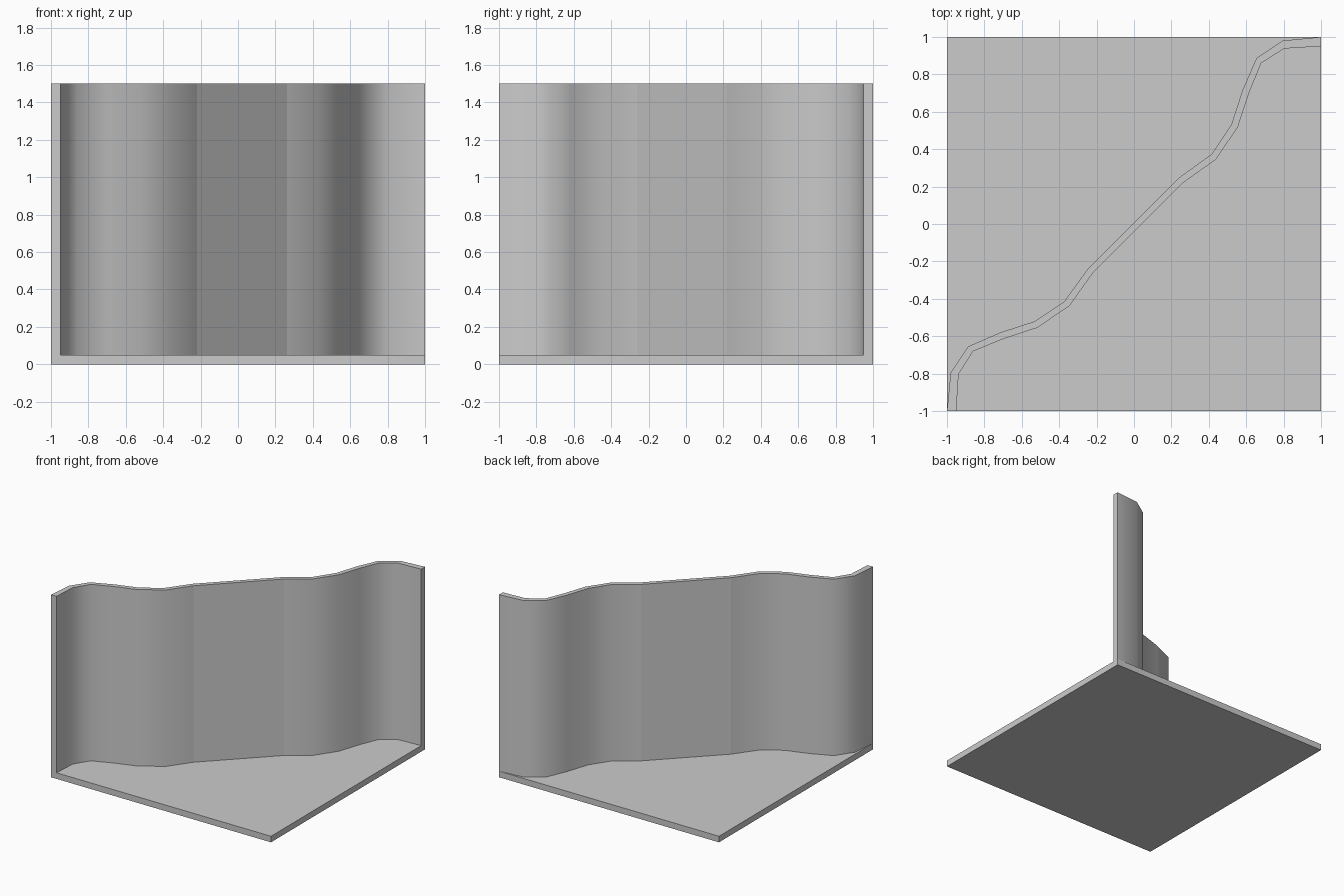
import bpy, bmesh

if "Cube" in bpy.data.objects:
    bpy.data.objects.remove(bpy.data.objects["Cube"])

BASE_TOP, WALL_TOP = 0.05, 1.5

# Square floor slab
bpy.ops.mesh.primitive_cube_add(size=1, location=(0, 0, BASE_TOP / 2))
floor = bpy.context.object
floor.name = "floor_slab"
floor.scale = (2, 2, BASE_TOP)
bpy.ops.object.transform_apply(location=True, rotation=False, scale=True)

# Half of each wall line; the other half mirrors across the diagonal
back_half = [(-1, -1), (-0.98, -0.793), (-0.887, -0.655), (-0.715, -0.58),
             (-0.53, -0.52), (-0.375, -0.417), (-0.245, -0.237)]
front_half = [(-0.95, -1), (-0.938, -0.803), (-0.86, -0.68), (-0.70, -0.615),
              (-0.518, -0.555), (-0.345, -0.438), (-0.22, -0.262)]


def full_line(half):
    return half + [(-y, -x) for x, y in reversed(half)]


back, front = full_line(back_half), full_line(front_half)
n = len(back)

# Wavy wall standing on the floor
bm = bmesh.new()
rows = [[bm.verts.new((x, y, z)) for x, y in line]
        for line in (front, back) for z in (BASE_TOP, WALL_TOP)]
front_low, front_high, back_low, back_high = rows
middle = n // 2 - 1
for i in range(n - 1):
    for j, (a, b) in enumerate(((front_low, front_high), (back_high, back_low),
                                (front_high, back_high), (back_low, front_low))):
        f = bm.faces.new((a[i], a[i + 1], b[i + 1], b[i]))
        f.smooth = j < 2 and i != middle
for i in (0, n - 1):
    bm.faces.new([r[i] for r in (front_low, front_high, back_high, back_low)])
bmesh.ops.recalc_face_normals(bm, faces=bm.faces)

# Curved sides blend, all borders stay crisp
for e in bm.edges:
    e.smooth = all(f.smooth for f in e.link_faces)
mesh = bpy.data.meshes.new("wavy_wall")
bm.to_mesh(mesh)
bm.free()
wall = bpy.data.objects.new("wavy_wall", mesh)
bpy.context.collection.objects.link(wall)
